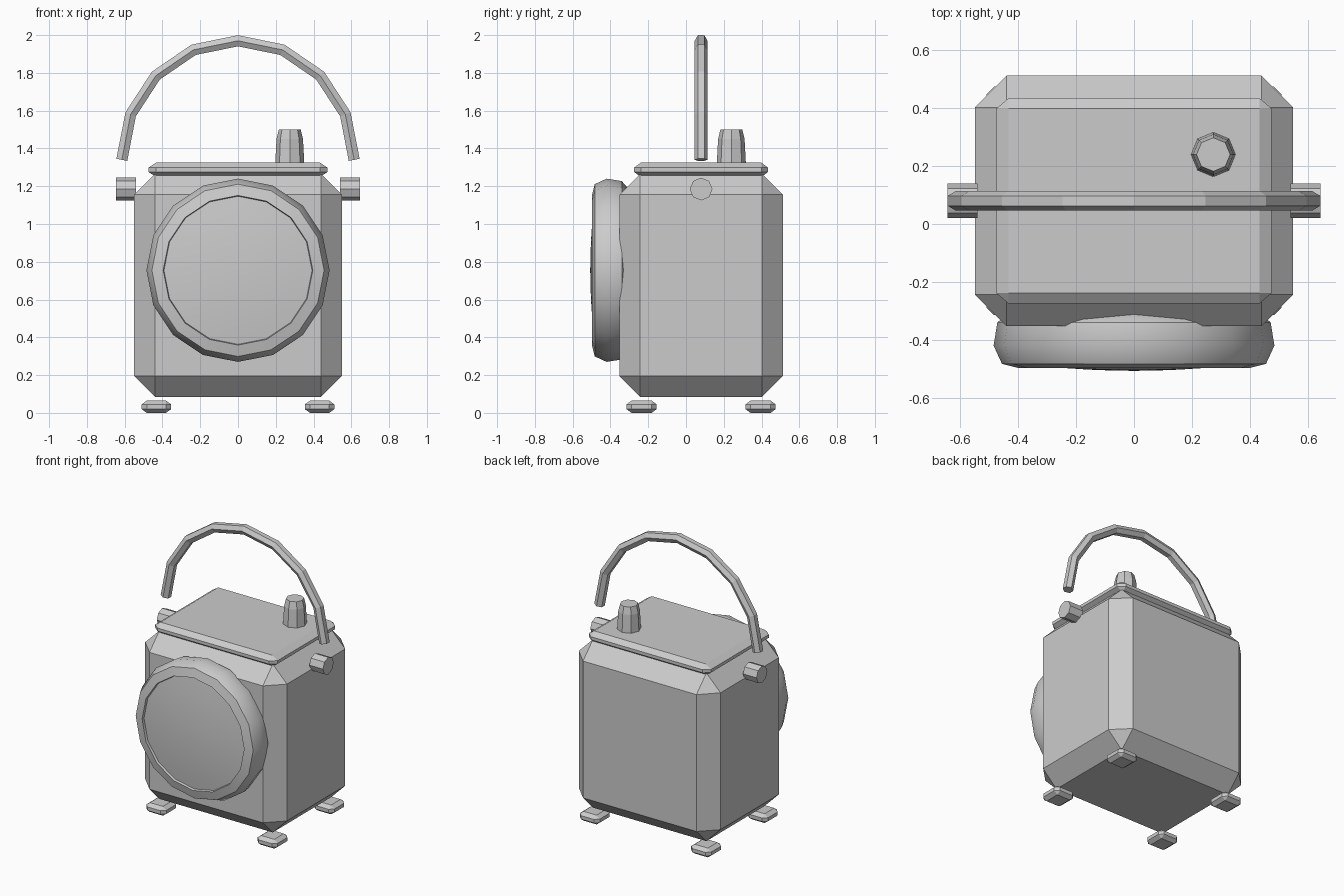
import bpy, bmesh
from math import sin, cos, pi, radians
from mathutils import Matrix, Vector

if "Cube" in bpy.data.objects:
    bpy.data.objects.remove(bpy.data.objects["Cube"])

CY = 0.08  # y centre of the body


def finish(bm, name, smooth=None):
    bmesh.ops.recalc_face_normals(bm, faces=bm.faces)
    me = bpy.data.meshes.new(name)
    bm.to_mesh(me)
    bm.free()
    ob = bpy.data.objects.new(name, me)
    bpy.context.collection.objects.link(ob)
    if smooth:
        bpy.ops.object.select_all(action='DESELECT')
        ob.select_set(True)
        bpy.context.view_layer.objects.active = ob
        bpy.ops.object.shade_smooth_by_angle(angle=radians(smooth))
    return ob


def chamfer_box(name, centre, half, inset):
    """Box with all edges chamfered, inset given per axis."""
    bm = bmesh.new()
    h, b, c = Vector(half), Vector(inset), Vector(centre)
    for sx in (-1, 1):
        for sy in (-1, 1):
            for sz in (-1, 1):
                for axis in range(3):
                    p = h - b
                    p[axis] = h[axis]
                    bm.verts.new(c + Vector((p.x * sx, p.y * sy, p.z * sz)))
    bmesh.ops.convex_hull(bm, input=bm.verts)
    bmesh.ops.dissolve_limit(bm, angle_limit=radians(1), verts=bm.verts, edges=bm.edges)
    return finish(bm, name)


def loft(bm, rings):
    """Skin closed rings of points and cap both ends."""
    vs = [[bm.verts.new(p) for p in r] for r in rings]
    n = len(vs[0])
    for a, b in zip(vs, vs[1:]):
        for i in range(n):
            j = (i + 1) % n
            bm.faces.new((a[i], a[j], b[j], b[i]))
    bm.faces.new(vs[0])
    bm.faces.new(vs[-1])


def lathe(name, profile, sides, matrix, smooth=None):
    """Turn (radius, height) pairs about local z."""
    bm = bmesh.new()
    loft(bm, [[matrix @ Vector((r * cos(2 * pi * i / sides), r * sin(2 * pi * i / sides), h))
               for i in range(sides)] for r, h in profile])
    return finish(bm, name, smooth)


# Body and lid
chamfer_box("body", (0, CY, 0.675), (0.55, 0.433, 0.59), (0.11, 0.11, 0.11))
chamfer_box("lid", (0, CY, 1.287), (0.475, 0.355, 0.038), (0.042, 0.036, 0.027))

# Four feet and two side pegs
for sx, side in ((-1, "left"), (1, "right")):
    for sy, end in ((-1, "front"), (1, "back")):
        chamfer_box(f"{end}_{side}_foot", (0.432 * sx, CY + 0.315 * sy, 0.0325),
                    (0.078, 0.08, 0.0325), (0.027, 0.027, 0.02))
    lathe(f"{side}_peg", [(0.06, 0.54), (0.06, 0.645)], 8,
          Matrix.Translation((0, CY, 1.185)) @ Matrix.Rotation(sx * pi / 2, 4, 'Y'))

# Knob on the lid
lathe("knob", [(0.078, 1.30), (0.076, 1.34), (0.07, 1.45), (0.058, 1.5)], 8,
      Matrix.Translation((0.274, 0.24, 0)))

# Round front: rounded rim with a shallow domed face set inside
front = Matrix.Translation((0, 0, 0.755)) @ Matrix.Rotation(pi / 2, 4, 'X')
lathe("front_rim", [(0.36, 0.29), (0.44, 0.312), (0.472, 0.34), (0.485, 0.42),
                    (0.456, 0.483), (0.396, 0.498), (0.39, 0.47)], 16, front, 35)
lathe("front_face", [(0.392, 0.46)] + [(r, 0.507 - 0.165 * r * r)
                                       for r in (0.392, 0.32, 0.24, 0.16, 0.08, 0.01)],
      16, front, 35)

# Carrying handle: six-sided tube along a half circle
bm = bmesh.new()
rings = []
for k in range(9):
    a = pi * k / 8
    n = a + (pi / 16 if k == 0 else -pi / 16 if k == 8 else 0)
    mid = Vector((0.615 * cos(a), CY, 1.34 + 0.63 * sin(a)))
    out = Vector((cos(n), 0, sin(n)))
    rings.append([mid + 0.034 * (out * sin(t * pi / 3) + Vector((0, cos(t * pi / 3), 0)))
                  for t in range(6)])
loft(bm, rings)
finish(bm, "handle")
